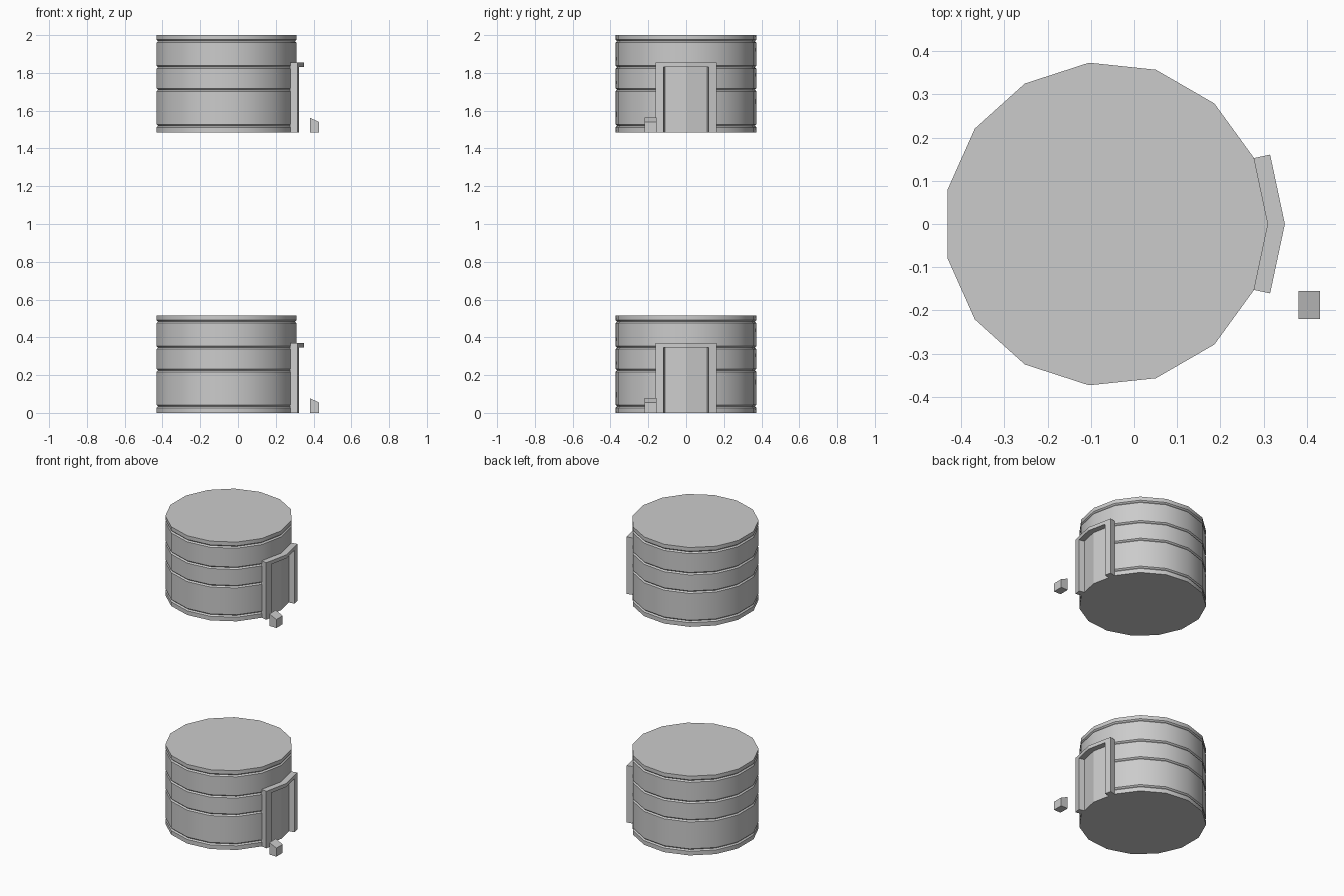
import bpy, bmesh
from math import radians, cos, sin, tan

if "Cube" in bpy.data.objects:
    bpy.data.objects.remove(bpy.data.objects["Cube"])

CX, R, SIDES = -0.065, 0.375, 15      # drum centre, radius, facets
H, LIFT = 0.515, 1.485                # drum height, height of the upper copy
T12 = tan(radians(12))


def make(name, verts, faces, z, smooth=False):
    bm = bmesh.new()
    vs = [bm.verts.new((x, y, h + z)) for x, y, h in verts]
    for f in faces:
        bm.faces.new([vs[i] for i in f])
    bmesh.ops.recalc_face_normals(bm, faces=bm.faces)
    me = bpy.data.meshes.new(name)
    bm.to_mesh(me)
    bm.free()
    ob = bpy.data.objects.new(name, me)
    bpy.context.collection.objects.link(ob)
    if smooth:
        bpy.ops.object.select_all(action='DESELECT')
        ob.select_set(True)
        bpy.context.view_layer.objects.active = ob
        bpy.ops.object.shade_smooth_by_angle(angle=radians(28))
    return ob


def loft(name, rings, z, smooth=False):
    """Skin a list of equal-length closed rings and cap both ends."""
    n = len(rings[0])
    verts = [p for ring in rings for p in ring]
    faces = [(k * n + i, k * n + (i + 1) % n, (k + 1) * n + (i + 1) % n, (k + 1) * n + i)
             for k in range(len(rings) - 1) for i in range(n)]
    faces += [tuple(range(n)), tuple(range(len(verts) - n, len(verts)))]
    return make(name, verts, faces, z, smooth)


def wall_point(y, out):
    """Point on the two front facets, pushed out square to the facet."""
    s = 1 if y > 0 else -1 if y < 0 else 0
    if s == 0:
        return (CX + R + out / cos(radians(12)), 0)
    return (CX + R - abs(y) * T12 + out * cos(radians(12)), y + s * out * sin(radians(12)))


def wall_slab(name, ys, inner, outer, z0, z1, z):
    """Slab following the wall, between two offsets and two heights."""
    outline = [wall_point(y, inner) for y in ys] + [wall_point(y, outer) for y in reversed(ys)]
    loft(name, [[(x, y, h) for x, y in outline] for h in (z0, z1)], z)


def build(prefix, z):
    # drum with four shallow V grooves
    profile = [(R, 0)]
    for g in (0.035, 0.225, 0.345, 0.483):
        profile += [(R, g - 0.008), (R - 0.008, g), (R, g + 0.008)]
    profile.append((R, H))
    rings = [[(CX + r * cos(radians(24 * i)), r * sin(radians(24 * i)), h)
              for i in range(SIDES)] for r, h in profile]
    loft(prefix + "_drum", rings, z, True)

    # flat door panel
    wall_slab(prefix + "_door_panel", [-0.115, 0, 0.115], -0.01, 0.001, 0, 0.35, z)

    # door frame: two posts and a bent lintel
    edge = R * sin(radians(24))
    for side, s in (("left", -1), ("right", 1)):
        wall_slab(f"{prefix}_{side}_door_post", [s * 0.112, s * edge], -0.001, 0.038, 0, 0.347, z)
    wall_slab(prefix + "_door_lintel", [-edge, 0, edge], -0.001, 0.038, 0.347, 0.37, z)

    # small control box with a sloping top
    side = [(0.38, 0), (0.43, 0), (0.43, 0.055), (0.38, 0.078)]
    loft(prefix + "_control_box", [[(x, y, h) for x, h in side] for y in (-0.22, -0.155)], z)


build("lower", 0)
build("upper", LIFT)
